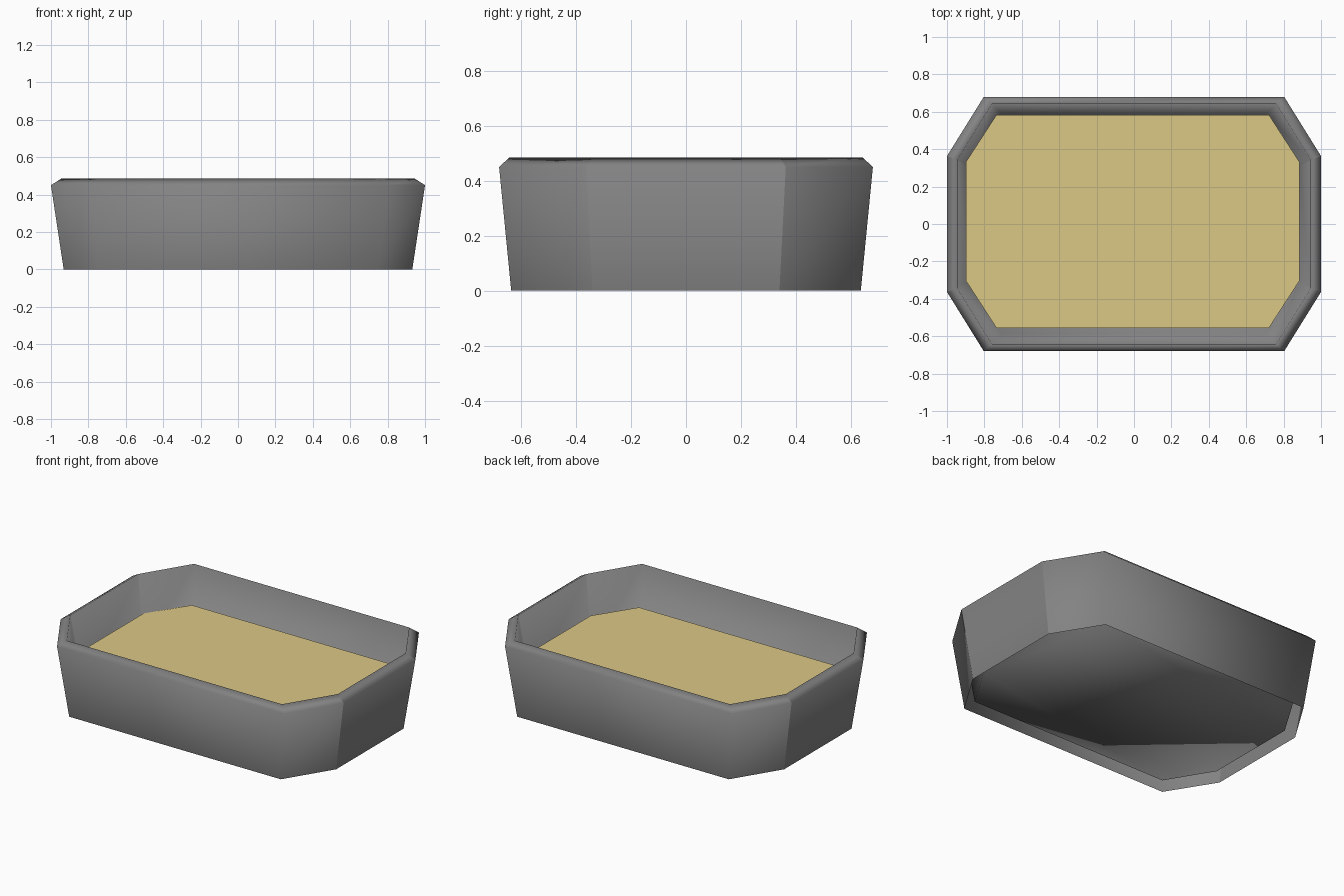
import bpy
import bmesh

if "Cube" in bpy.data.objects:
    bpy.data.objects.remove(bpy.data.objects["Cube"])


def make_material(name, rgb):
    mat = bpy.data.materials.new(name)
    mat.use_nodes = True
    color = (*rgb, 1)
    mat.diffuse_color = color
    bsdf = mat.node_tree.nodes["Principled BSDF"]
    bsdf.inputs["Base Color"].default_value = color
    bsdf.inputs["Roughness"].default_value = 0.8
    return mat


def octagon(bm, end, corner, z, shift=(0, 0)):
    """Ring of verts: a rectangle with clipped corners, mirrored from one quarter."""
    outline = [end, corner, (-corner[0], corner[1]), (-end[0], end[1])]
    outline += [(-x, -y) for x, y in outline]
    return [bm.verts.new((x + shift[0], y + shift[1], z)) for x, y in outline]


def add_object(name, bm, mat):
    mesh = bpy.data.meshes.new(name)
    bm.to_mesh(mesh)
    bm.free()
    mesh.materials.append(mat)
    obj = bpy.data.objects.new(name, mesh)
    bpy.context.collection.objects.link(obj)
    return obj


grey = make_material("grey plastic", (0.23, 0.226, 0.226))
sand = make_material("sand", (0.71, 0.58, 0.24))

# Tray shell, open underneath: outer foot, rim, ridge, inner floor
bm = bmesh.new()
profile = [((0.932, 0.34), (0.748, 0.636), 0.0),
           ((1.0, 0.363), (0.803, 0.68), 0.45),
           ((0.945, 0.342), (0.76, 0.642), 0.485),
           ((0.882, 0.306), (0.709, 0.59), 0.042)]
rings = [octagon(bm, *p) for p in profile]
for low, high in zip(rings, rings[1:]):
    for i in range(8):
        j = (i + 1) % 8
        bm.faces.new((low[i], low[j], high[j], high[i]))
bm.faces.new(rings[-1])

# Smooth shell, with crisp upright edges beside the end walls
for face in bm.faces:
    face.smooth = True
for low, high in zip(rings, rings[1:]):
    for i in (0, 3, 4, 7):
        bm.edges.get((low[i], high[i])).smooth = False
add_object("tray", bm, grey)

# Flat sand filling
bm = bmesh.new()
bm.faces.new(octagon(bm, (0.892, 0.317), (0.728, 0.57), 0.25, (-0.007, 0.014)))
add_object("sand_filling", bm, sand)
